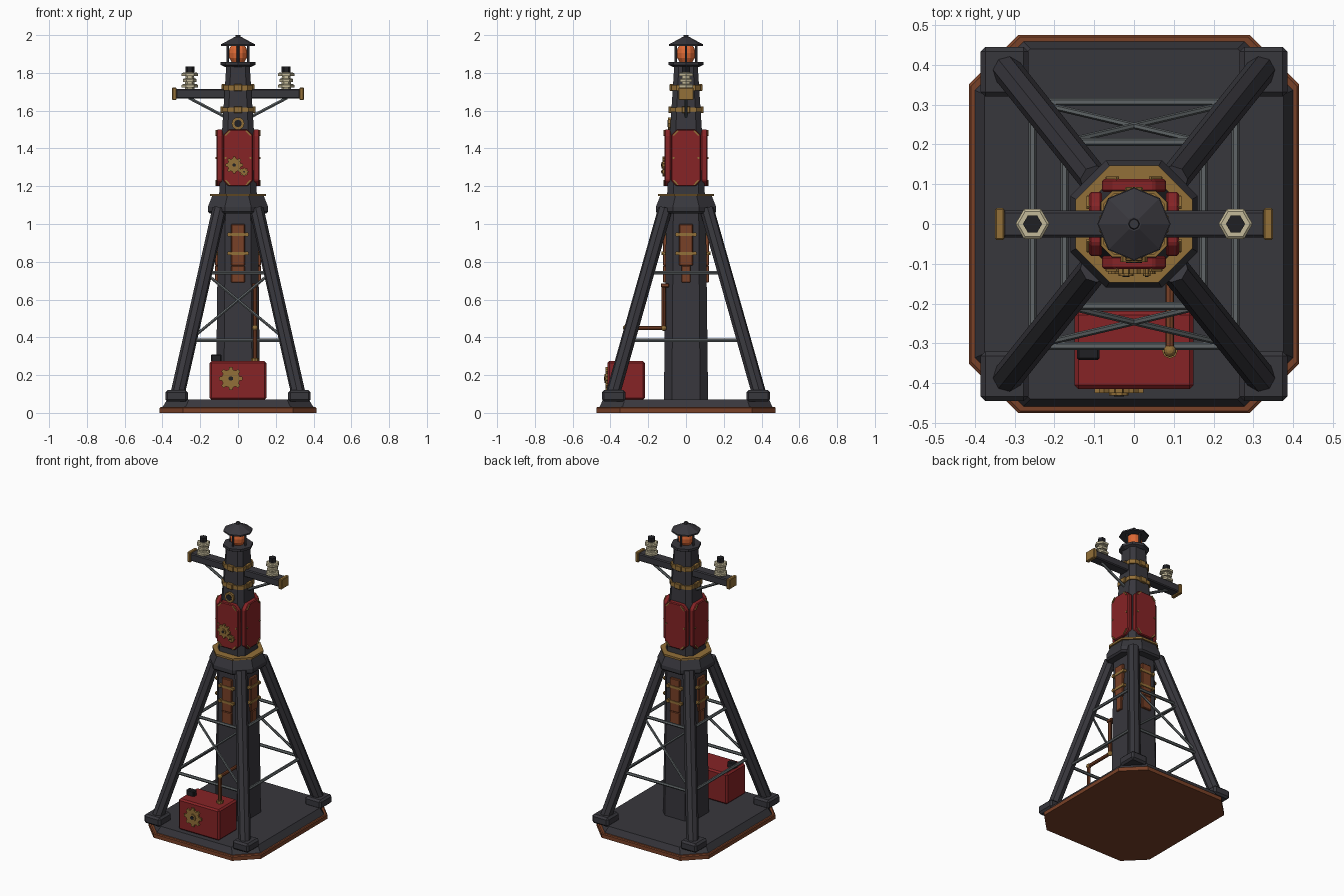
import bpy, bmesh
from math import pi, sin, cos
from mathutils import Vector

if "Cube" in bpy.data.objects:
    bpy.data.objects.remove(bpy.data.objects["Cube"])


def material(name, *rgb):
    m = bpy.data.materials.new(name)
    m.use_nodes = True
    m.diffuse_color = (*rgb, 1)
    m.node_tree.nodes["Principled BSDF"].inputs["Base Color"].default_value = (*rgb, 1)
    return m


IRON = material("dark iron", 0.039, 0.038, 0.046)
RED = material("red enamel", 0.24, 0.017, 0.019)
RUST = material("rusty copper", 0.19, 0.052, 0.02)
BRASS = material("aged brass", 0.29, 0.16, 0.04)
STEEL = material("grey steel", 0.115, 0.13, 0.135)
CREAM = material("cream ceramic", 0.55, 0.49, 0.32)
GLASS = material("orange glass", 0.72, 0.14, 0.035)
BLACK = material("black iron", 0.014, 0.014, 0.017)


def finish(name, bm, mat, bevel=0, turn=0):
    bmesh.ops.recalc_face_normals(bm, faces=bm.faces)
    mesh = bpy.data.meshes.new(name)
    bm.to_mesh(mesh)
    bm.free()
    mesh.materials.append(mat)
    ob = bpy.data.objects.new(name, mesh)
    ob.rotation_euler.z = turn
    bpy.context.collection.objects.link(ob)
    if bevel:
        mod = ob.modifiers.new("soft edges", "BEVEL")
        mod.width = bevel
        mod.segments = 1
        mod.limit_method = "ANGLE"
    return ob


def loft(name, rings, mat, bevel=0, turn=0):
    """Skin a list of equal-length point rings and cap both ends."""
    bm = bmesh.new()
    vs = [[bm.verts.new(p) for p in ring] for ring in rings]
    n = len(vs[0])
    for a, b in zip(vs, vs[1:]):
        for i in range(n):
            j = (i + 1) % n
            bm.faces.new((a[i], a[j], b[j], b[i]))
    bm.faces.new(vs[0])
    bm.faces.new(vs[-1])
    return finish(name, bm, mat, bevel, turn)


def octa(z, hx, hy, c):
    """Rectangle with cut corners at height z."""
    return [(hx, c - hy, z), (hx, hy - c, z), (hx - c, hy, z), (c - hx, hy, z),
            (-hx, hy - c, z), (-hx, c - hy, z), (c - hx, -hy, z), (hx - c, -hy, z)]


def column(name, sections, mat, bevel=0):
    return loft(name, [octa(z, h, h, c) for z, h, c in sections], mat, bevel)


def box(name, x, y, z, mat, bevel=0.005, turn=0):
    rings = [[(x[0], y[0], h), (x[1], y[0], h), (x[1], y[1], h), (x[0], y[1], h)] for h in z]
    return loft(name, rings, mat, bevel, turn)


def turned(name, x, y, profile, mat, sides=8, phase=0):
    """Lathe a list of (radius, height) pairs about a vertical axis."""
    rings = [[(x + r * cos(phase + 2 * pi * i / sides), y + r * sin(phase + 2 * pi * i / sides), z)
              for i in range(sides)] for r, z in profile]
    return loft(name, rings, mat)


def rod(name, a, b, r, mat, sides=6):
    a, b = Vector(a), Vector(b)
    q = (b - a).to_track_quat("Z", "Y")
    circle = [q @ Vector((r * cos(2 * pi * i / sides), r * sin(2 * pi * i / sides), 0)) for i in range(sides)]
    return loft(name, [[p + v for v in circle] for p in (a, b)], mat)


def ball(name, p, r, mat):
    bm = bmesh.new()
    bmesh.ops.create_uvsphere(bm, u_segments=10, v_segments=6, radius=r)
    bmesh.ops.translate(bm, verts=bm.verts, vec=p)
    return finish(name, bm, mat)


def plate(name, outline, y0, y1, mat, bevel=0, turn=0):
    """Extrude an (x, z) outline from y0 to y1."""
    return loft(name, [[(x, y, z) for x, z in outline] for y in (y0, y1)], mat, bevel, turn)


def disc(name, x, z, r, y0, y1, mat, sides=10, turn=0):
    pts = [(x + r * cos(2 * pi * i / sides), z + r * sin(2 * pi * i / sides)) for i in range(sides)]
    return plate(name, pts, y0, y1, mat, turn=turn)


def gear(name, x, z, r, y, teeth=8):
    pts = []
    for i in range(teeth):
        for off, k in ((-0.3, 0.78), (-0.18, 1), (0.18, 1), (0.3, 0.78)):
            a = 2 * pi * (i + off) / teeth
            pts.append((x + r * k * cos(a), z + r * k * sin(a)))
    plate(name, pts, y, y - 0.012, BRASS)
    disc(name + "_hub", x, z, r * 0.4, y - 0.012, y - 0.018, BRASS)
    disc(name + "_hole", x, z, r * 0.2, y - 0.018, y - 0.02, BLACK)


# Base
loft("base_rim", [octa(0, .415, .475, .125), octa(.025, .415, .475, .125), octa(.03, .41, .47, .125)], RUST)
loft("base_slab", [octa(.03, .4, .458, .122), octa(.07, .375, .44, .115)], IRON)

# Four splayed legs with foot pads
for sx in (-1, 1):
    for sy in (-1, 1):
        box("foot_pad", sorted((sx * .265, sx * .385)), sorted((sy * .32, sy * .445)), (.06, .12), IRON, .012)
        rod("leg", (sx * .322, sy * .39, .09), (sx * .098, sy * .11, 1.08), .038, IRON, 8)


def leg_point(sx, sy, z):
    t = (z - .09) / .99
    return (sx * (.322 - .224 * t), sy * (.39 - .28 * t), z)


# Lattice girts on all sides, cross braces on front and back
LOW, HIGH = .385, .742
for s in (-1, 1):
    for z in (LOW, HIGH):
        rod("girt", leg_point(-1, s, z), leg_point(1, s, z), .01, STEEL)
        rod("side_girt", leg_point(s, -1, z), leg_point(s, 1, z), .01, STEEL)
    for d in (-1, 1):
        rod("cross_brace", leg_point(-d, s, LOW), leg_point(d, s, HIGH), .008, STEEL)

# Tower body
column("lower_shaft", [(.06, .117, .042), (1.08, .105, .038)], IRON)
column("collar", [(1.055, .15, .085), (1.065, .16, .09), (1.09, .16, .09), (1.15, .136, .08)], IRON)
column("collar_trim", [(1.147, .147, .086), (1.16, .147, .086)], BRASS)
column("upper_shaft", [(1.15, .1, .032), (1.5, .084, .03), (1.84, .062, .024)], IRON)

# Enamel panels and copper plates on each face
for k in range(4):
    a = k * pi / 2
    w, c, lo, hi = .08, .03, 1.2, 1.5
    plate("red_panel", [(-w, lo + c), (c - w, lo), (w - c, lo), (w, lo + c),
                        (w, hi - c), (w - c, hi), (c - w, hi), (-w, hi - c)],
          -.08, -.113, RED, .005, a)
    for sx in (-1, 1):
        disc("panel_rivet", sx * .066, 1.35, .006, -.11, -.118, BRASS, 6, a)
        for sz in (-1, 1):
            x, z = sx * .054, 1.35 + sz * .132
            d, e = sx * .016, sz * .016
            plate("corner_clip", [(x - d, z + e * .7), (x - d * .6, z + e), (x + d, z - e * .7), (x + d * .6, z - e)],
                  -.11, -.119, BRASS, 0, a)
    low = .036 if k % 2 == 0 else .024
    box("copper_plate", (-.036, .036), (-.122, -.1), (.78, 1), RUST, .004, a)
    box("copper_plate_tail", (-low, low), (-.122, -.1), (.69, .78), RUST, .004, a)
    for z in (.845, .945):
        box("plate_strap", (-.055, .055), (-.126, -.1), (z - .008, z + .008), BRASS, 0, a)
        for sx in (-1, 1):
            disc("strap_bolt", sx * .046, z, .012, -.12, -.13, BRASS, 6, a)
    for z, r in ((1.605, .083), (1.722, .077)):
        box("band_lug", (-.022, .022), (-r - .01, -r + .02), (z - .018, z + .018), BRASS, .003, a)

# Brass bands
column("lower_band", [(1.592, .083, .028), (1.618, .083, .028)], BRASS)
column("upper_band", [(1.708, .077, .026), (1.736, .077, .026)], BRASS)

# Front gears and round port
gear("large_gear", -.02, 1.312, .046, -.113)
gear("small_gear", .032, 1.276, .024, -.113)
disc("port_ring", 0, 1.532, .034, -.07, -.095, BRASS, 10)
disc("port_glass", 0, 1.532, .02, -.09, -.098, BLACK, 10)

# Machine box, its gear, switch block and feed pipe
box("machine_box", (-.15, .15), (-.415, -.218), (.07, .275), RED, .01)
gear("box_gear", -.038, .182, .062, -.413)
box("switch_block", (-.143, -.087), (-.342, -.306), (.27, .31), BLACK)
path = [(.09, -.318, .27), (.09, -.318, .45), (.09, -.118, .45), (.09, -.118, .675)]
for p, q in zip(path, path[1:]):
    rod("feed_pipe", p, q, .011, RUST, 8)
for p in path[1:3]:
    ball("pipe_elbow", p, .016, BRASS)
turned("pipe_flange", .09, -.318, [(.02, .273), (.02, .29)], BRASS)
box("pipe_outlet", (.075, .105), (-.133, -.09), (.665, .685), RUST, .003)

# Cross arm with caps, struts and insulators
box("cross_arm", (-.33, .33), (-.034, .034), (1.665, 1.716), IRON, .006)
for s in (-1, 1):
    box("arm_cap", sorted((s * .325, s * .349)), (-.04, .04), (1.656, 1.722), BRASS, .004)
    rod("arm_strut", (s * .26, 0, 1.668), (s * .07, 0, 1.568), .009, STEEL)
    x = s * .255
    turned("insulator_core", x, 0, [(.026, 1.71), (.022, 1.81)], CREAM, 6)
    for z, r in ((1.731, .043), (1.762, .036), (1.792, .043)):
        turned("insulator_disc", x, 0, [(r, z - .009), (r, z + .004), (r * .85, z + .009)], CREAM, 6)
    turned("insulator_cap", x, 0, [(.024, 1.805), (.024, 1.833)], BLACK, 6)

# Lantern
turned("lantern_deck", 0, 0, [(.07, 1.832), (.092, 1.842), (.092, 1.858)], IRON)
turned("lantern_glass", 0, 0, [(.034, 1.858), (.047, 1.88), (.05, 1.905), (.045, 1.93), (.034, 1.948)], GLASS, 12)
for k in range(4):
    x, y = .054 * cos(k * pi / 2), .054 * sin(k * pi / 2)
    rod("lantern_post", (x, y, 1.855), (x, y, 1.95), .007, IRON)
turned("lantern_roof", 0, 0, [(.09, 1.942), (.09, 1.951), (.018, 1.99)], IRON)
turned("roof_finial", 0, 0, [(.015, 1.985), (.012, 2.0)], IRON)
